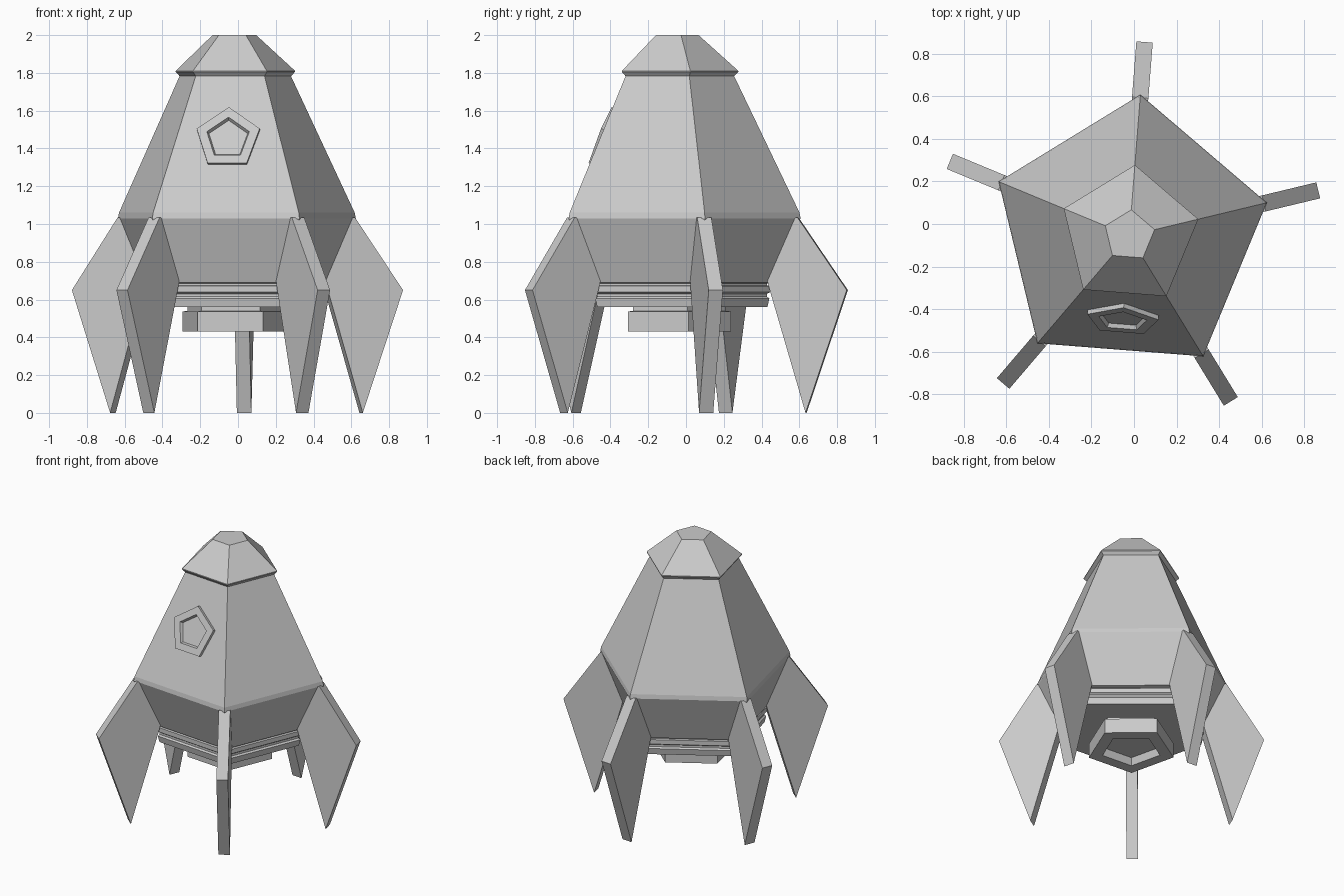
import bpy, bmesh, math
from mathutils import Matrix, Vector

if "Cube" in bpy.data.objects:
    bpy.data.objects.remove(bpy.data.objects["Cube"])

CENTRE = Matrix.Translation((-0.022, -0.055, 0))
START = math.radians(85.5)      # direction of the first hull corner
STEP = math.radians(72)


def finish(name, bm, matrix):
    bmesh.ops.recalc_face_normals(bm, faces=bm.faces)
    mesh = bpy.data.meshes.new(name)
    bm.to_mesh(mesh)
    bm.free()
    ob = bpy.data.objects.new(name, mesh)
    ob.matrix_world = matrix
    bpy.context.collection.objects.link(ob)
    return ob


def five_sided(name, profile, matrix):
    """Sweep a (radius, height) profile round a pentagon and cap both ends."""
    bm = bmesh.new()
    rings = [[bm.verts.new((r * math.cos(i * STEP), r * math.sin(i * STEP), z))
              for i in range(5)] for r, z in profile]
    for a, b in zip(rings, rings[1:]):
        for i in range(5):
            j = (i + 1) % 5
            bm.faces.new((a[i], a[j], b[j], b[i]))
    bm.faces.new(rings[0][::-1])
    bm.faces.new(rings[-1])
    return finish(name, bm, matrix)


def slab(name, outline, thickness, matrix):
    """Flat plate from a (radius, height) outline."""
    bm = bmesh.new()
    sides = [[bm.verts.new((r, y, z)) for r, z in outline]
             for y in (-thickness / 2, thickness / 2)]
    bm.faces.new(sides[0])
    bm.faces.new(sides[1][::-1])
    n = len(outline)
    for i in range(n):
        j = (i + 1) % n
        bm.faces.new((sides[0][i], sides[0][j], sides[1][j], sides[1][i]))
    return finish(name, bm, matrix)


base = CENTRE @ Matrix.Rotation(START, 4, 'Z')

# Hull with grooved skirt, and nose cap
five_sided("hull", [(0.487, 0.56), (0.498, 0.605), (0.485, 0.615), (0.485, 0.63),
                    (0.503, 0.64), (0.503, 0.672), (0.485, 0.675), (0.485, 0.685),
                    (0.515, 0.69), (0.664, 1.03), (0.658, 1.06), (0.31, 1.785)], base)
five_sided("nose_cap", [(0.308, 1.78), (0.333, 1.805), (0.333, 1.811), (0.122, 2.0)], base)

# Engine nozzle with neck and recessed mouth
five_sided("engine_nozzle", [(0.265, 0.565), (0.265, 0.54), (0.295, 0.537),
                             (0.295, 0.43), (0.2, 0.43), (0.18, 0.48)], base)

# Landing fins on the hull corners
fin = [(0.65, 1.035), (0.912, 0.65), (0.693, 0), (0.5, 0.66), (0.49, 0.7), (0.62, 1.03)]
for k in range(5):
    slab(f"landing_fin_{k + 1}", fin, 0.077, base @ Matrix.Rotation(k * STEP, 4, 'Z'))

# Porthole frame lying on the sloping front panel
outward = START + 2.5 * STEP
lean = math.atan2((0.658 - 0.31) * 0.809, 1.785 - 1.06)
z = 1.447
reach = 0.809 * (0.658 - (0.658 - 0.31) * (z - 1.06) / (1.785 - 1.06))
out = Vector((math.cos(outward), math.sin(outward), 0))
normal = out * math.cos(lean) + Vector((0, 0, math.sin(lean)))
up = Vector((0, 0, math.cos(lean))) - out * math.sin(lean)
frame = Matrix((up, normal.cross(up), normal)).transposed().to_4x4()
frame.translation = out * reach + Vector((0, 0, z))
five_sided("porthole_frame", [(0.176, -0.005), (0.176, 0.022), (0.119, 0.022),
                              (0.108, 0.003)], CENTRE @ frame)
